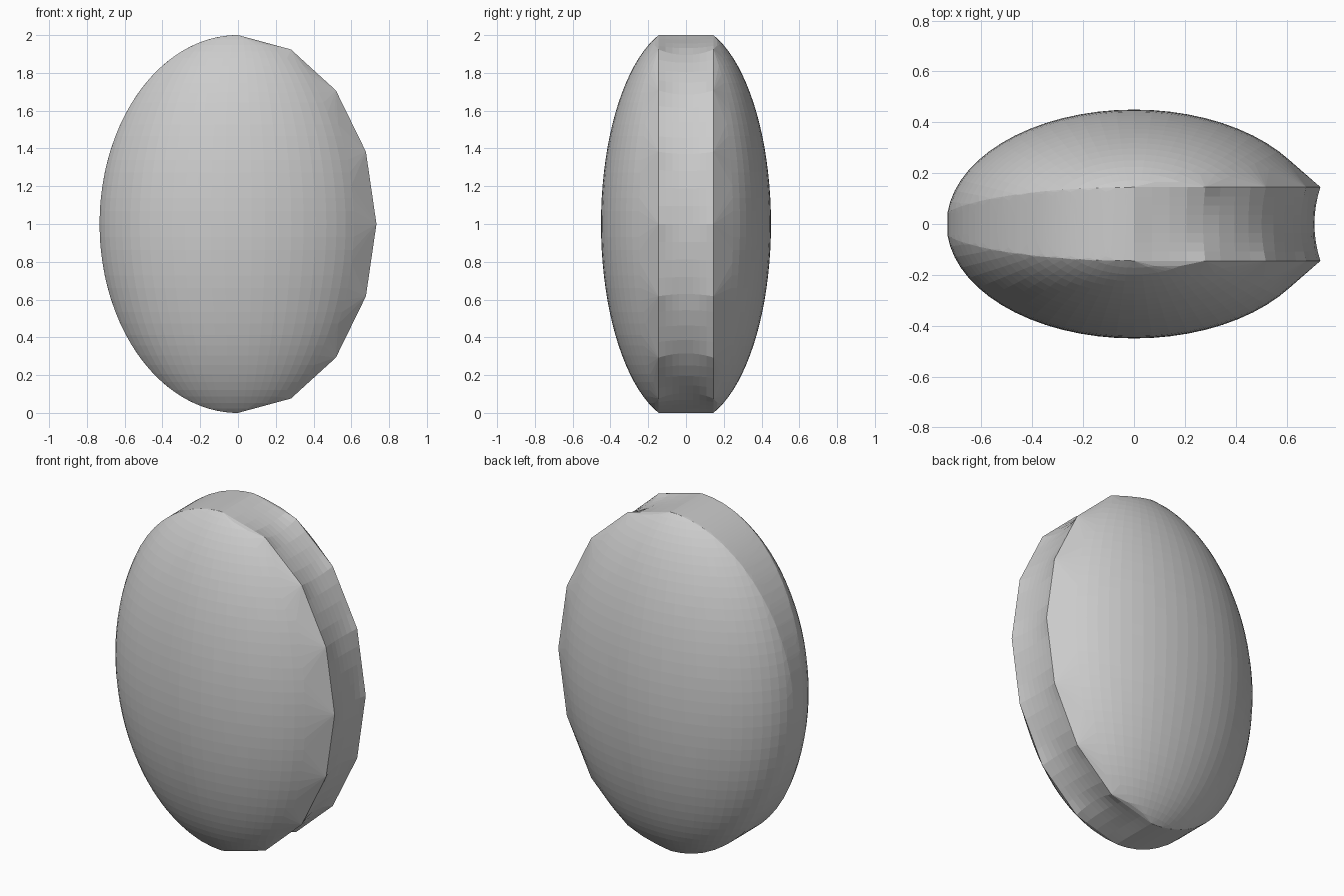
import bpy, bmesh, math

if "Cube" in bpy.data.objects:
    bpy.data.objects.remove(bpy.data.objects["Cube"])

RX, GAP = 0.733, 0.145          # half width of the outline, half width of the open edge
BX, BY, BZ = 0.737, 0.45, 1.056  # slightly larger ellipsoid that the outline trims
SEGS, SUB, STEPS, FLOOR = 8, 4, 8, 0.968
STEP = math.pi / SEGS

bm = bmesh.new()


def rim_radius(a):
    """Radius of the coarse right-hand outline at angle a from the top."""
    return math.cos(STEP / 2) / math.cos(a % STEP - STEP / 2)


# Rounded shell body, trimmed to a smooth outline on the left, a coarse one on the right
for i in range(1, 48):
    t = math.pi * i / 48
    for j in range(64):
        a = 2 * math.pi * j / 64
        x = BX * math.sin(t) * math.cos(a)
        y = BY * math.sin(t) * math.sin(a)
        z = BZ * math.cos(t)
        if x > -0.01 and abs(y) < GAP + 0.01:
            continue
        r = math.hypot(x / RX, z)
        limit = 1.0 if x < 0 else 0.995 * rim_radius(math.atan2(x / RX, z))
        k = min(1.0, limit / r)
        bm.verts.new((x * k, y, 1 + z * k))

# Flat hinge seam on the left, widening towards both ends
for i in range(1, 32):
    t = math.pi * i / 32
    c = (RX * math.sin(t) / BX) ** 2 + (math.cos(t) / BZ) ** 2
    for s in (-1, 1):
        bm.verts.new((-RX * math.sin(t), s * BY * math.sqrt(1 - c), 1 + math.cos(t)))

# Coarse rims of the open edge on the right
rim_set = set()
for k in range(SEGS + 1):
    for s in (-1, 1):
        rim_set.add(bm.verts.new((RX * math.sin(STEP * k), s * GAP, 1 + math.cos(STEP * k))))

bmesh.ops.convex_hull(bm, input=bm.verts[:])


def in_channel(f):
    return all(v in rim_set for v in f.verts) and len({v.co.y > 0 for v in f.verts}) == 2


bmesh.ops.delete(bm, geom=[f for f in bm.faces if in_channel(f)], context='FACES')
bmesh.ops.delete(bm, geom=[v for v in bm.verts if not v.link_faces], context='VERTS')

# Shallow concave channel between the rims, with a smooth floor
rows = []
total = SEGS * SUB
for k in range(total + 1):
    t = math.pi * k / total
    edge = rim_radius(t)
    fade = min(1.0, k / SUB, (total - k) / SUB)
    row = []
    for n in range(STEPS + 1):
        u = 2 * n / STEPS - 1
        r = edge + (FLOOR - edge) * (1 - u * u) * fade
        row.append(bm.verts.new((RX * r * math.sin(t), u * GAP, 1 + r * math.cos(t))))
    rows.append(row)
for a, b in zip(rows, rows[1:]):
    for n in range(STEPS):
        bm.faces.new((a[n], b[n], b[n + 1], a[n + 1]))

bmesh.ops.remove_doubles(bm, verts=bm.verts[:], dist=0.0005)
bmesh.ops.recalc_face_normals(bm, faces=bm.faces[:])
mesh = bpy.data.meshes.new("split_shell")
bm.to_mesh(mesh)
bm.free()
bpy.context.collection.objects.link(bpy.data.objects.new("split_shell", mesh))
